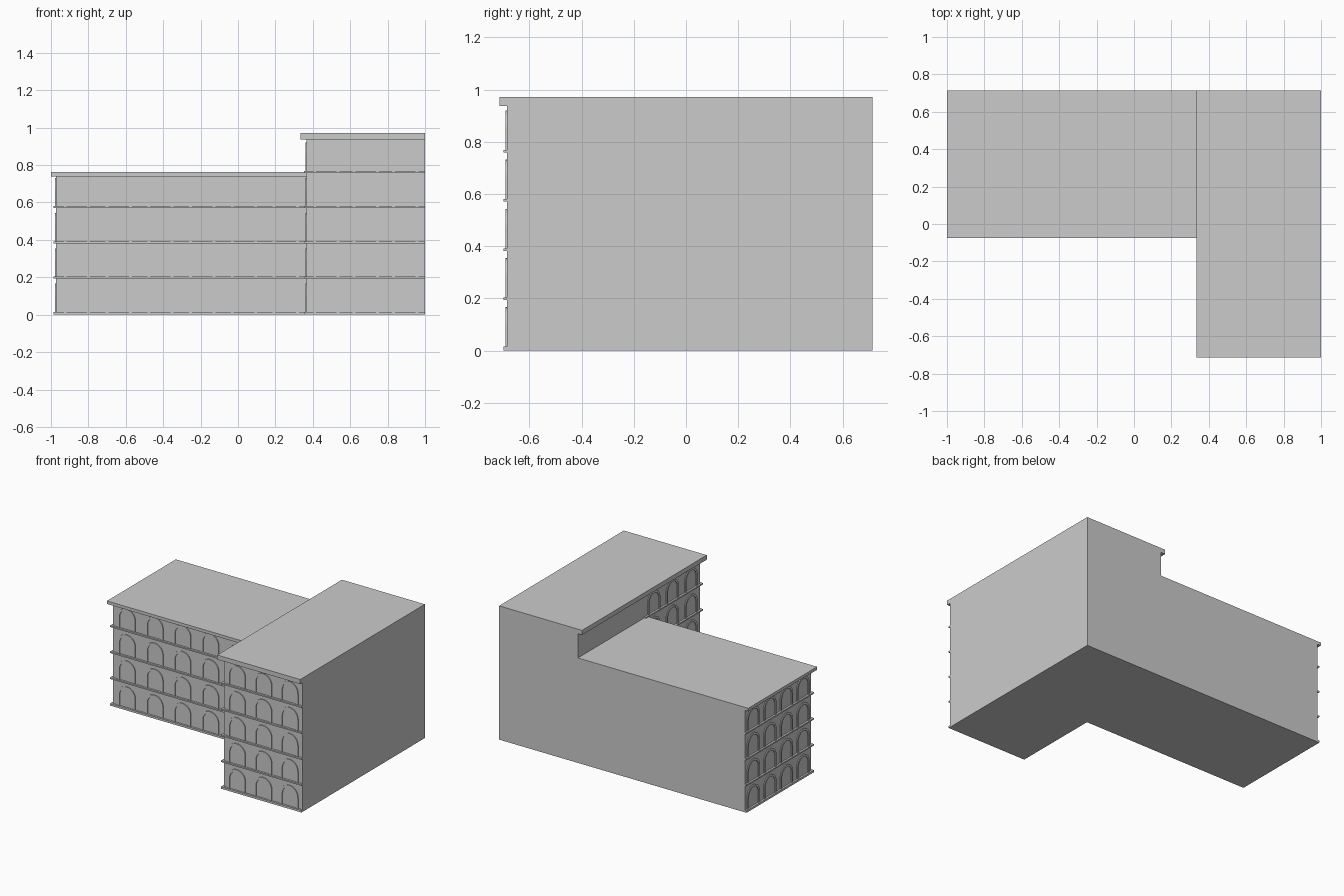
import bpy, bmesh, math
from mathutils import Vector

if "Cube" in bpy.data.objects:
    bpy.data.objects.remove(bpy.data.objects["Cube"])

grey = bpy.data.materials.new("plain grey")
grey.diffuse_color = (0.6, 0.6, 0.6, 1)
grey.use_nodes = True
grey.node_tree.nodes["Principled BSDF"].inputs["Base Color"].default_value = grey.diffuse_color


def finish(name, bm):
    bmesh.ops.recalc_face_normals(bm, faces=bm.faces)
    me = bpy.data.meshes.new(name)
    bm.to_mesh(me)
    bm.free()
    me.materials.append(grey)
    ob = bpy.data.objects.new(name, me)
    bpy.context.collection.objects.link(ob)
    return ob


def prism(name, outline, z0, z1):
    """Extrude a plan outline between two heights."""
    bm = bmesh.new()
    face = bm.faces.new([bm.verts.new((x, y, z0)) for x, y in outline])
    top = bmesh.ops.extrude_face_region(bm, geom=[face])["geom"]
    for v in top:
        if isinstance(v, bmesh.types.BMVert):
            v.co.z = z1
    return finish(name, bm)


def box(name, x0, x1, y0, y1, z0, z1):
    return prism(name, [(x0, y0), (x1, y0), (x1, y1), (x0, y1)], z0, z1)


# Main dimensions
X_LOW, X_TALL, X_END = -0.973, 0.367, 1.0
Y_LOW, Y_TALL, Y_BACK = -0.045, -0.686, 0.715
STOREY, LEDGE, FRAME = 0.1885, 0.014, 0.006

# Two wings and their overhanging flat roofs
box("low_wing", X_LOW, X_TALL, Y_LOW, Y_BACK, 0, 0.74)
box("tall_wing", X_TALL, X_END, Y_TALL, Y_BACK, 0, 0.938)
box("low_roof", -1, X_TALL, -0.075, Y_BACK, 0.74, 0.762)
box("tall_roof", 0.334, X_END, -0.715, Y_BACK, 0.938, 0.971)

# Ledges wrapping the decorated sides at each floor
for k in range(5):
    z0 = STOREY * k + (0.005 if k else 0)
    z1 = STOREY * k + 0.015
    if k < 4:
        prism(f"low_ledge_{k + 1}", [
            (X_LOW - LEDGE, Y_LOW - LEDGE), (X_TALL, Y_LOW - LEDGE), (X_TALL, Y_LOW),
            (X_LOW, Y_LOW), (X_LOW, Y_BACK), (X_LOW - LEDGE, Y_BACK)], z0, z1)
    prism(f"tall_ledge_{k + 1}", [
        (X_TALL - LEDGE, Y_TALL - LEDGE), (X_END, Y_TALL - LEDGE), (X_END, Y_TALL),
        (X_TALL, Y_TALL), (X_TALL, Y_LOW), (X_TALL - LEDGE, Y_LOW)], z0, z1)


def arches(name, start, along, out, length, bays, floors):
    """Rows of raised round-arch surrounds on one wall."""
    start, along, out = Vector(start), Vector(along), Vector(out)
    bm = bmesh.new()
    segs, r_out, r_in = 14, 0.07, 0.055

    def curve(r, u, z):
        pts = [(r, 0.014)]
        pts += [(r * math.cos(math.pi * i / segs), 0.096 + r * math.sin(math.pi * i / segs))
                for i in range(segs + 1)]
        pts.append((-r, 0.014))
        return [start + along * (u + a) + Vector((0, 0, z + b)) for a, b in pts]

    for f in range(floors):
        for b in range(bays):
            u, z = length * (b + 0.5) / bays, f * STOREY
            outer, inner = curve(r_out, u, z), curve(r_in, u, z)
            rings = [[bm.verts.new(p + out * d) for d, p in
                      ((-0.002, o), (FRAME, o), (FRAME, i), (-0.002, i))]
                     for o, i in zip(outer, inner)]
            for p, q in zip(rings, rings[1:]):
                for j in range(4):
                    n = (j + 1) % 4
                    bm.faces.new((p[j], p[n], q[n], q[j]))
            bm.faces.new(rings[0])
            bm.faces.new(rings[-1])
    return finish(name, bm)


# Window arches on the two fronts and the two left sides
arches("low_front_arches", (X_LOW, Y_LOW, 0), (1, 0, 0), (0, -1, 0), X_TALL - X_LOW, 6, 4)
arches("low_left_arches", (X_LOW, Y_LOW, 0), (0, 1, 0), (-1, 0, 0), Y_BACK - Y_LOW, 4, 4)
arches("tall_front_arches", (X_TALL, Y_TALL, 0), (1, 0, 0), (0, -1, 0), X_END - X_TALL, 3, 5)
arches("tall_left_arches", (X_TALL, Y_TALL, 0), (0, 1, 0), (-1, 0, 0), Y_LOW - Y_TALL, 3, 5)
